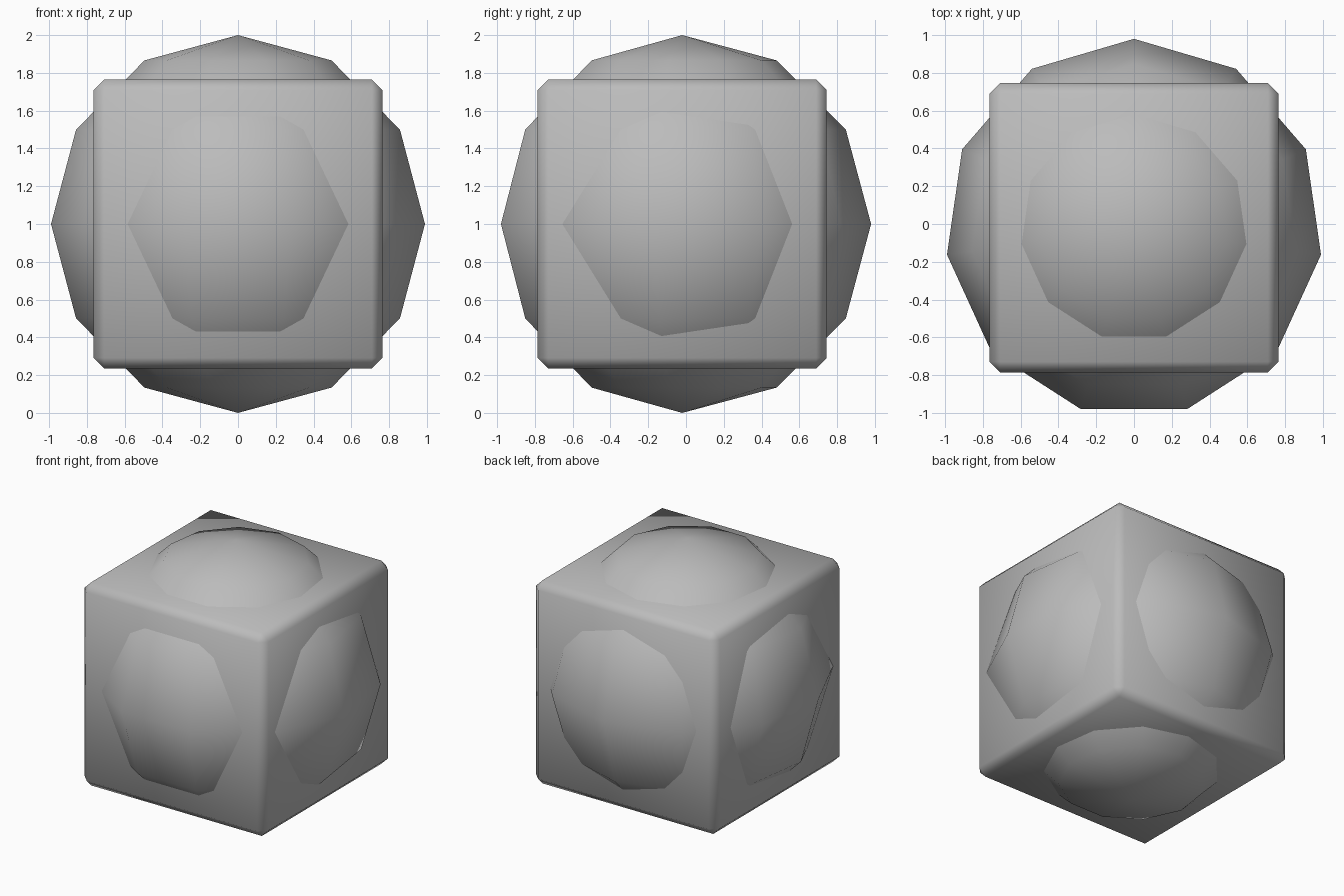
import bpy

if "Cube" in bpy.data.objects:
    bpy.data.objects.remove(bpy.data.objects["Cube"])

CENTER = (0, -0.02, 1.0)

grey = bpy.data.materials.new("plain_grey")
grey.diffuse_color = (0.5, 0.5, 0.5, 1)
grey.use_nodes = True
grey.node_tree.nodes["Principled BSDF"].inputs["Base Color"].default_value = grey.diffuse_color


def finish(name):
    obj = bpy.context.object
    obj.name = name
    obj.data.materials.append(grey)
    bpy.ops.object.shade_smooth()
    return obj


# Low-poly ball whose caps bulge through the six box faces
bpy.ops.mesh.primitive_uv_sphere_add(segments=11, ring_count=6, radius=1, location=CENTER)
finish("inner_ball")

# Box with chamfered edges
bpy.ops.mesh.primitive_cube_add(size=1.53, location=CENTER)
box = finish("outer_box")
bevel = box.modifiers.new("chamfer", "BEVEL")
bevel.width = 0.056
bevel.segments = 1
